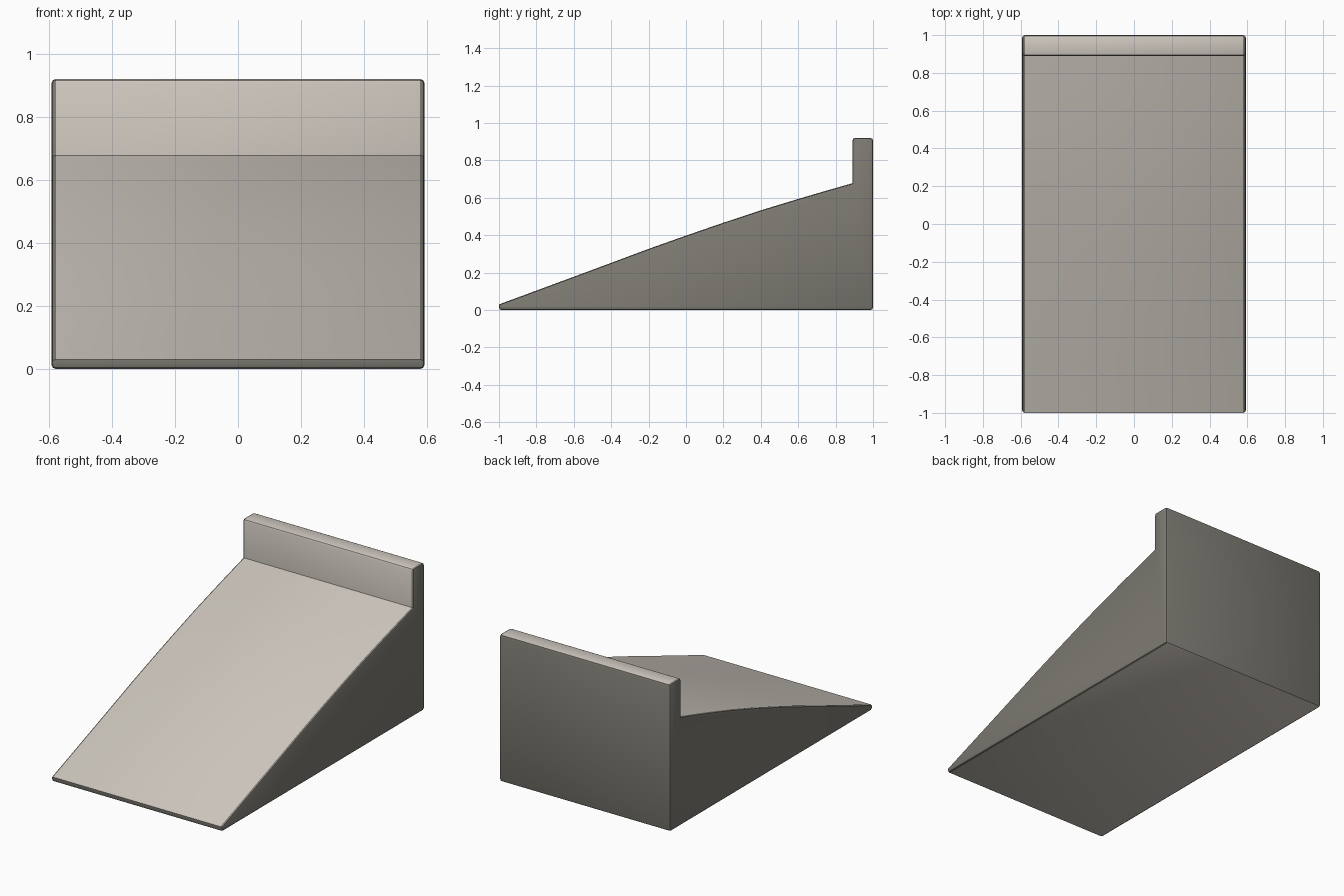
import bpy, bmesh, math

if "Cube" in bpy.data.objects:
    bpy.data.objects.remove(bpy.data.objects["Cube"])

# Side profile (y, z): gently curved ramp with an upright stop wall at the back
profile = [(-1.0, 0.0), (-1.0, 0.03), (-0.5, 0.215), (-0.2, 0.327), (0.0, 0.398),
           (0.2, 0.467), (0.4, 0.533), (0.6, 0.594), (0.75, 0.638), (0.89, 0.678),
           (0.89, 0.92), (1.0, 0.92), (1.0, 0.0)]
HALF_WIDTH = 0.592

# Ramp body: profile extruded across the width
bm = bmesh.new()
verts = [bm.verts.new((-HALF_WIDTH, y, z)) for y, z in profile]
face = bm.faces.new(verts)
res = bmesh.ops.extrude_face_region(bm, geom=[face])
moved = [v for v in res["geom"] if isinstance(v, bmesh.types.BMVert)]
bmesh.ops.translate(bm, verts=moved, vec=(2 * HALF_WIDTH, 0, 0))
bmesh.ops.recalc_face_normals(bm, faces=bm.faces)
bm.normal_update()


# Soften the outer edges, keeping the inner wall corner and front lip crisp
def is_lip_top(e):
    return all(abs(v.co.y + 1) < 1e-4 and abs(v.co.z - 0.03) < 1e-4 for v in e.verts)


edges = [e for e in bm.edges
         if e.calc_face_angle_signed() > math.radians(30) and not is_lip_top(e)]
bmesh.ops.bevel(bm, geom=edges, offset=0.014, offset_type='OFFSET', segments=2,
                profile=0.5, affect='EDGES', clamp_overlap=True)
bm.normal_update()

# Light running surface, wall and underside; dark sides, side edges, back and lip
for f in bm.faces:
    n = f.normal
    c = f.calc_center_median()
    side = abs(n.x) > 0.2
    back = n.y > 0.8
    lip = n.y < -0.5 and c.z < 0.031
    f.material_index = 1 if side or back or lip else 0

mesh = bpy.data.meshes.new("ramp")
bm.to_mesh(mesh)
bm.free()

ramp = bpy.data.objects.new("ramp", mesh)
bpy.context.collection.objects.link(ramp)

for name, colour in (("light_warm_grey", (0.62, 0.575, 0.52, 1)),
                     ("dark_warm_grey", (0.205, 0.195, 0.168, 1))):
    mat = bpy.data.materials.new(name)
    mat.diffuse_color = colour
    mat.use_nodes = True
    mat.node_tree.nodes["Principled BSDF"].inputs["Base Color"].default_value = mat.diffuse_color
    mesh.materials.append(mat)

bpy.context.view_layer.objects.active = ramp
ramp.select_set(True)
bpy.ops.object.shade_smooth_by_angle(angle=math.radians(30))
